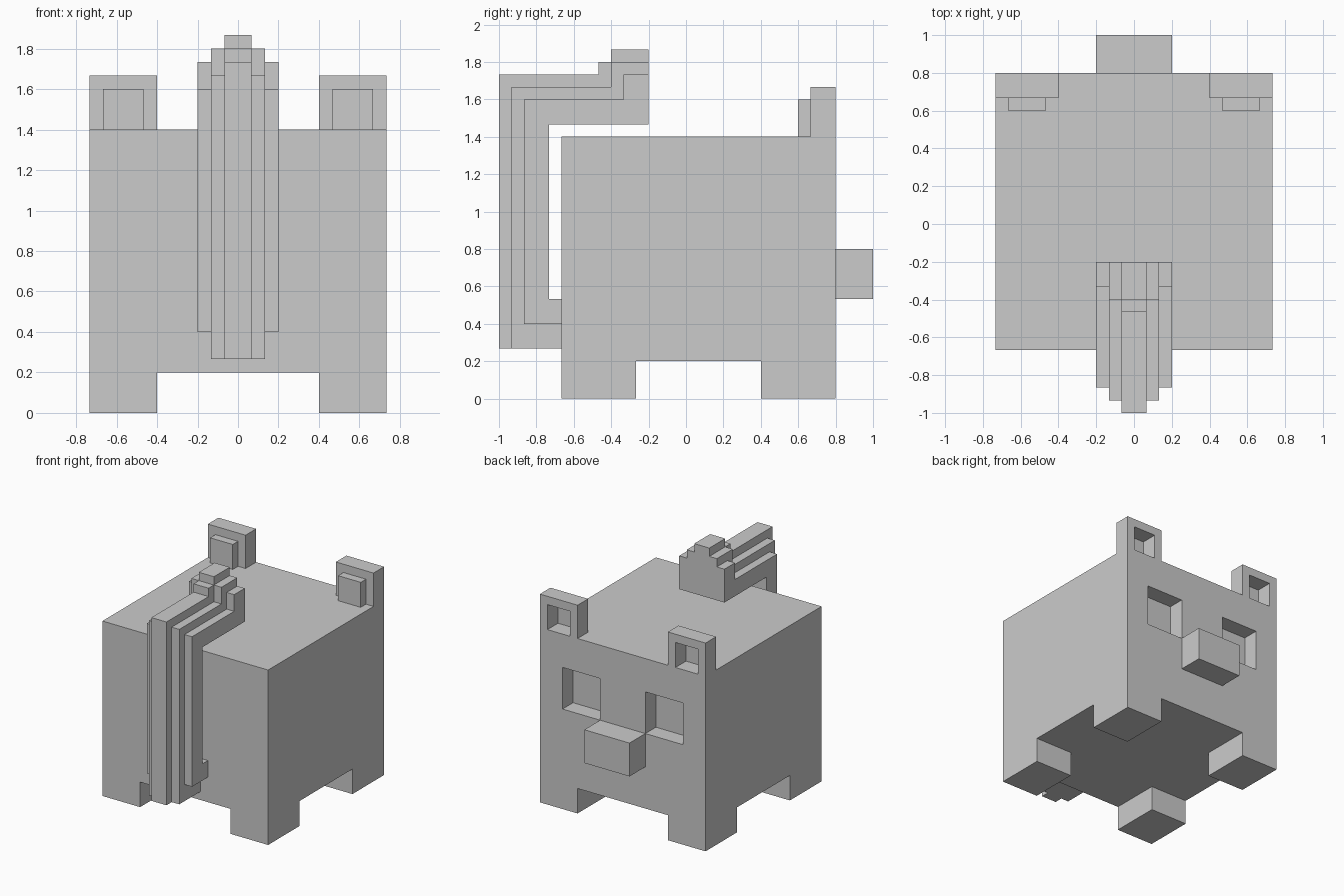
import bpy, bmesh
from mathutils import Vector

if "Cube" in bpy.data.objects:
    bpy.data.objects.remove(bpy.data.objects["Cube"])

U = 1 / 15  # one voxel; all sizes below are in voxels


def prism(name, pts, axis, a, b):
    """Extrude a profile from a to b: axis 'x' takes (y, z), axis 'y' takes (x, z)."""
    place = (lambda p, t: (t, p[0], p[1])) if axis == 'x' else (lambda p, t: (p[0], t, p[1]))
    bm = bmesh.new()
    face = bm.faces.new([bm.verts.new(Vector(place(p, a)) * U) for p in pts])
    ext = bmesh.ops.extrude_face_region(bm, geom=[face], use_keep_orig=True)
    verts = [g for g in ext['geom'] if isinstance(g, bmesh.types.BMVert)]
    bmesh.ops.translate(bm, verts=verts, vec=Vector(place((0, 0), b - a)) * U)
    bmesh.ops.recalc_face_normals(bm, faces=bm.faces)
    mesh = bpy.data.meshes.new(name)
    bm.to_mesh(mesh)
    bm.free()
    obj = bpy.data.objects.new(name, mesh)
    bpy.context.collection.objects.link(obj)
    return obj


def box(name, x0, x1, y0, y1, z0, z1):
    return prism(name, [(x0, z0), (x1, z0), (x1, z1), (x0, z1)], 'y', y0, y1)


def span(side, a, b):
    return sorted((side * a, side * b))


# Body and snout
body = box("body", -11, 11, -10, 12, 3, 21)
box("snout", -3, 3, 12, 15, 8, 12)

for side, label in ((-1, "left"), (1, "right")):
    # Legs
    x0, x1 = span(side, 6, 11)
    box(f"{label}_front_leg", x0, x1, -10, -4, 0, 3)
    box(f"{label}_back_leg", x0, x1, 6, 12, 0, 3)

    # Ear: arch-shaped rim with a plate pushed through to the other side
    rim = [(6, 21), (6, 25), (11, 25), (11, 21), (10, 21), (10, 24), (7, 24), (7, 21)]
    prism(f"{label}_ear_rim", [(side * x, z) for x, z in rim], 'y', 10, 12)
    x0, x1 = span(side, 7, 10)
    box(f"{label}_ear_plate", x0, x1, 9, 10, 21, 24)

    # Eye socket cut into the body
    x0, x1 = span(side, 3, 8)
    cutter = box(f"{label}_eye_cutter", x0, x1, 10, 13, 12, 17)
    cutter.hide_render = True
    cutter.hide_viewport = True
    cut = body.modifiers.new(f"{label}_eye", 'BOOLEAN')
    cut.operation = 'DIFFERENCE'
    cut.solver = 'EXACT'
    cut.object = cutter

# Tail: curled strips, each layer sitting one voxel further in
inner = [(-10, 8), (-11, 8), (-11, 22), (-3, 22)]
centre = [(-3, 28), (-6, 28), (-6, 27), (-7, 27), (-7, 26), (-15, 26), (-15, 4), (-10, 4)]
middle = [(-3, 27), (-6, 27), (-6, 25), (-14, 25), (-14, 4), (-10, 4)]
outer = [(-3, 26), (-5, 26), (-5, 24), (-13, 24), (-13, 6), (-10, 6)]
prism("tail_centre_strip", inner + centre, 'x', -1, 1)
for side, label in ((-1, "left"), (1, "right")):
    prism(f"{label}_tail_middle_strip", inner + middle, 'x', *span(side, 1, 2))
    prism(f"{label}_tail_outer_strip", inner + outer, 'x', *span(side, 2, 3))
